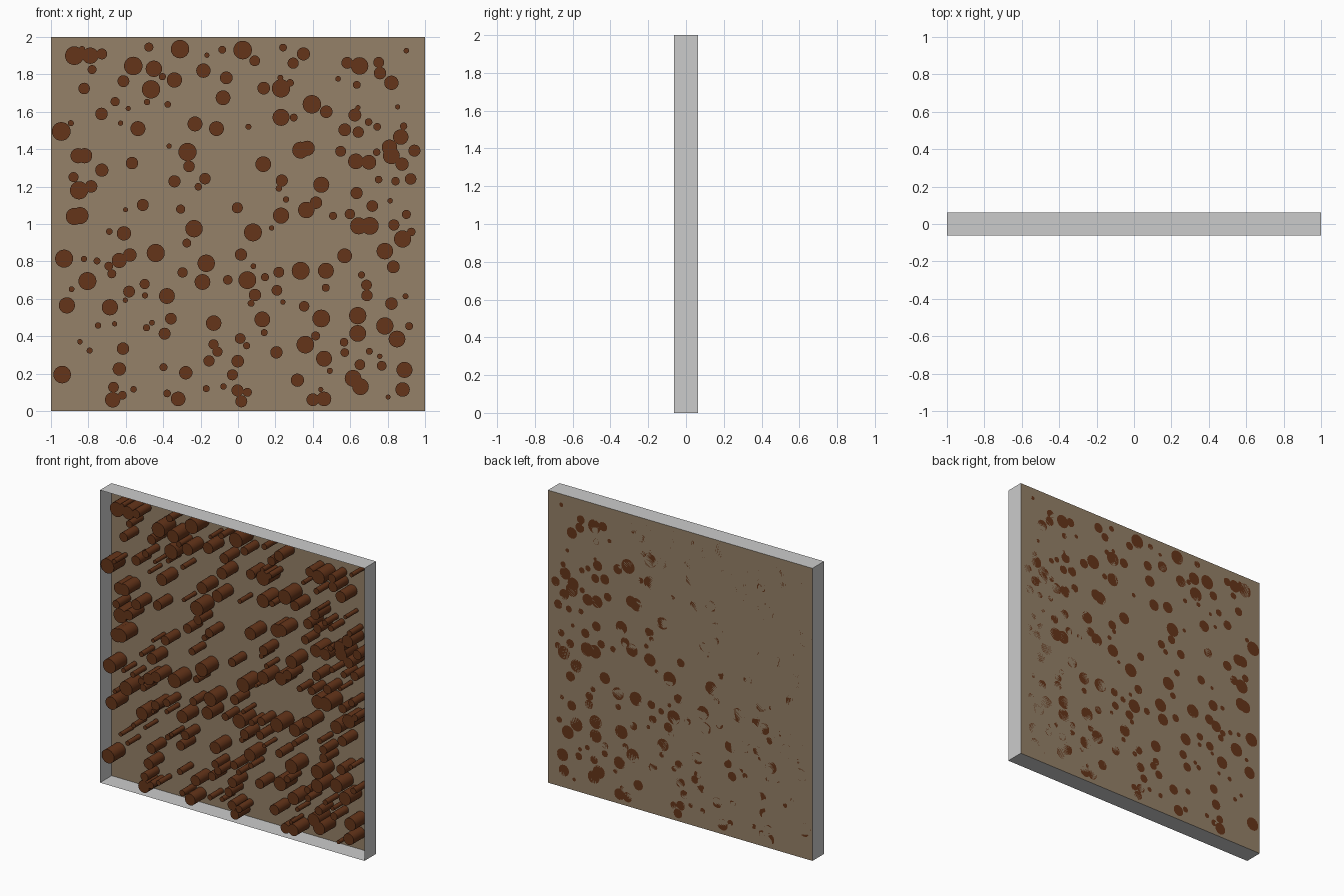
import bpy, bmesh, math, random
from mathutils import Matrix

if "Cube" in bpy.data.objects:
    bpy.data.objects.remove(bpy.data.objects["Cube"])

D = 0.0625  # half depth of the box


def material(name, rgb):
    m = bpy.data.materials.new(name)
    m.diffuse_color = (*rgb, 1)
    m.use_nodes = True
    m.node_tree.nodes["Principled BSDF"].inputs["Base Color"].default_value = m.diffuse_color
    return m


def make(name, bm, mat=None):
    me = bpy.data.meshes.new(name)
    bm.to_mesh(me)
    bm.free()
    ob = bpy.data.objects.new(name, me)
    bpy.context.collection.objects.link(ob)
    if mat:
        me.materials.append(mat)
    return ob


# Thin sheet frame, open at front and back
bm = bmesh.new()
corners = [(-1, 0), (1, 0), (1, 2), (-1, 2)]
front = [bm.verts.new((x, -D, z)) for x, z in corners]
back = [bm.verts.new((x, D, z)) for x, z in corners]
for i in range(4):
    j = (i + 1) % 4
    bm.faces.new((front[i], front[j], back[j], back[i]))
make("frame", bm)

# Back panel
bm = bmesh.new()
bm.faces.new([bm.verts.new((x, D, z)) for x, z in reversed(corners)])
make("back_panel", bm, material("tan", (0.30, 0.22, 0.14)))

# Thick log centres (x, z), ordered from the thickest down
thick = [
    (-.945, 1.495), (-.875, 1.90), (.025, 1.93), (-.56, 1.845), (.395, 1.64),
    (-.31, 1.935), (-.465, 1.72), (.23, 1.725), (-.27, 1.385), (-.85, 1.18),
    (-.44, .845), (-.93, .815), (-.805, .695), (.08, .955), (.335, .75),
    (.05, .70), (.705, .99), (.445, .495), (.36, .355), (-.94, .195),
    (.65, 1.845), (-.17, .79), (-.235, .975), (.64, .51), (.785, .455),
    (.88, .92), (-.875, 1.04), (-.845, 1.045), (.645, .99), (.23, 1.57),
    (.335, 1.395), (.82, 1.365), (.85, .385), (.64, .415), (.615, .175),
    (.655, .13), (.785, .855), (.365, 1.075), (-.45, 1.83), (-.79, 1.90),
    (-.685, .555), (-.915, .565), (.23, 1.045), (.445, 1.21), (.89, .22),
    (.47, .75), (.46, .28), (-.38, .615), (-.19, .69), (.13, .49),
    (.135, 1.32), (.63, 1.335), (.81, 1.41), (.87, 1.465), (-.13, .47),
    (-.67, .06), (-.34, 1.77), (-.82, 1.365), (-.855, 1.365), (.37, 1.405),
    (-.635, .805), (-.535, 1.51), (-.23, 1.535), (-.115, 1.51), (-.08, 1.675),
    (.57, .83), (.70, 1.33), (-.32, .065), (.46, .065), (.88, .115),
    (-.185, 1.82), (.82, 1.755), (-.61, .95),
]
logs = [(x, z, 0.05 - 0.012 * i / len(thick)) for i, (x, z) in enumerate(thick)]

# Thin sticks scattered in the gaps between the thick logs
random.seed(4)
while len(logs) < 220:
    r = random.uniform(0.013, 0.036)
    x, z = random.uniform(-.95, .95), random.uniform(.05, 1.95)
    if all(math.hypot(x - a, z - b) > 0.8 * (r + c) for a, b, c in logs):
        logs.append((x, z, r))

# All logs run the full depth of the box
bm = bmesh.new()
for x, z, r in logs:
    bmesh.ops.create_cone(
        bm, cap_ends=True, segments=24, radius1=r, radius2=r, depth=2 * D,
        matrix=Matrix.Translation((x, 0, z)) @ Matrix.Rotation(math.pi / 2, 4, 'X'))
ob = make("logs", bm, material("brown", (0.13, 0.035, 0.010)))
bpy.context.view_layer.objects.active = ob
ob.select_set(True)
bpy.ops.object.shade_smooth_by_angle(angle=math.radians(40))
